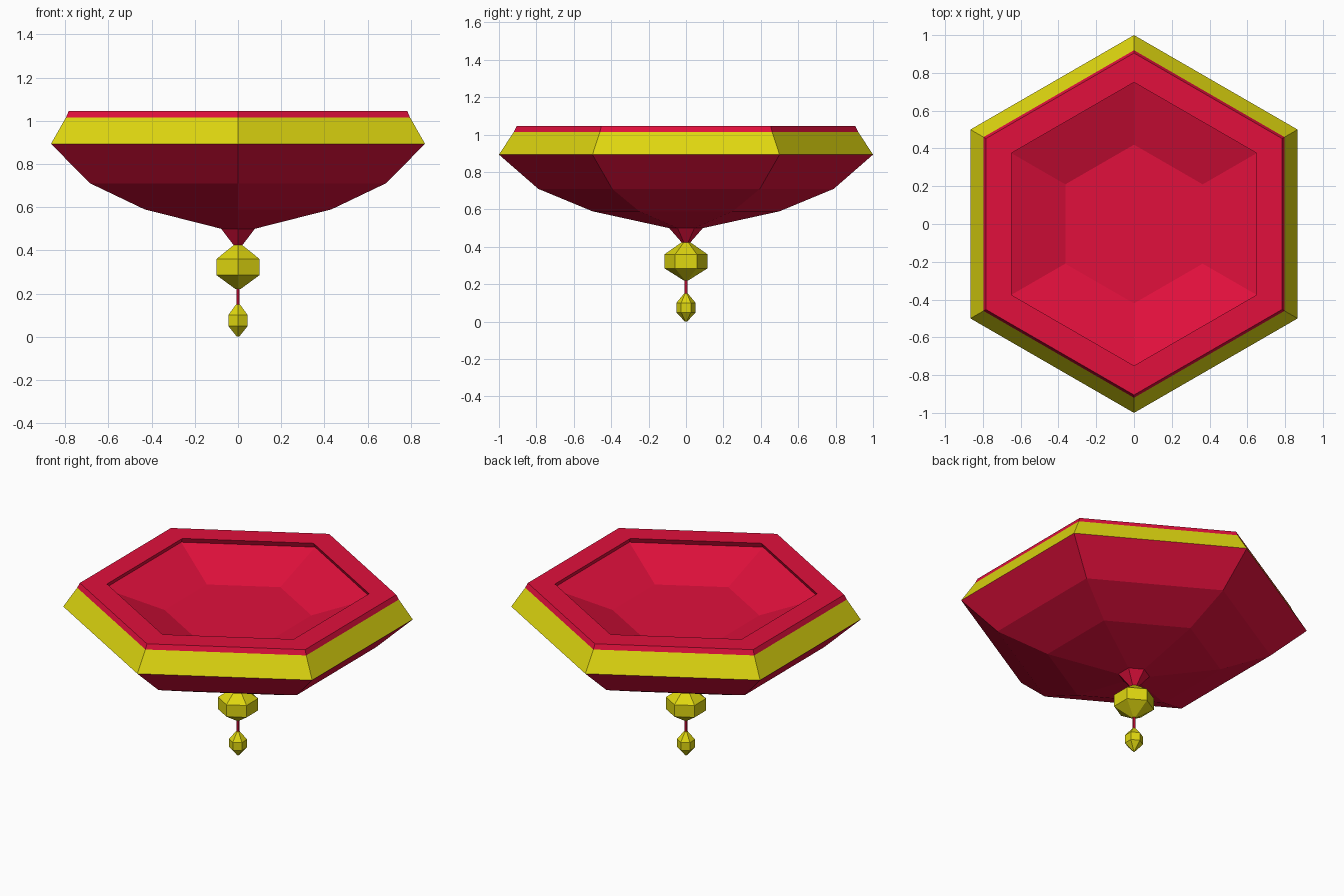
import bpy, bmesh, math

if "Cube" in bpy.data.objects:
    bpy.data.objects.remove(bpy.data.objects["Cube"])

SIDES = 6


def material(name, color):
    m = bpy.data.materials.new(name)
    m.diffuse_color = color
    m.use_nodes = True
    m.node_tree.nodes["Principled BSDF"].inputs["Base Color"].default_value = m.diffuse_color
    return m


RED = material("red", (0.75, 0.005, 0.045, 1))
GOLD = material("gold", (0.74, 0.68, 0.005, 1))


def hex_lathe(name, profile, mats, accent=()):
    """Sweep (radius, z) points round a hexagon and cap both ends.
    Profile segments listed in accent take the second material."""
    bm = bmesh.new()
    rings = []
    for r, z in profile:
        rings.append([bm.verts.new((r * math.sin(math.tau * i / SIDES),
                                    r * math.cos(math.tau * i / SIDES), z))
                      for i in range(SIDES)])
    for s, (a, b) in enumerate(zip(rings, rings[1:])):
        for i in range(SIDES):
            j = (i + 1) % SIDES
            f = bm.faces.new((a[i], a[j], b[j], b[i]))
            f.material_index = 1 if s in accent else 0
    bm.faces.new(rings[0])
    bm.faces.new(rings[-1])
    bmesh.ops.recalc_face_normals(bm, faces=bm.faces)
    mesh = bpy.data.meshes.new(name)
    bm.to_mesh(mesh)
    bm.free()
    for m in mats:
        mesh.materials.append(m)
    obj = bpy.data.objects.new(name, mesh)
    bpy.context.collection.objects.link(obj)
    return obj


# Dish: outside from the stem up, gold band, red lip, undercut, recessed bowl
hex_lathe("dish", [
    (0.02, 0.42), (0.09, 0.50), (0.50, 0.59), (0.79, 0.71), (1.00, 0.893),
    (0.92, 1.015), (0.905, 1.045), (0.75, 1.045), (0.765, 1.015),
    (0.42, 0.895)], [RED, GOLD], accent=(4,))

# Large bead under the dish
hex_lathe("upper_bead", [
    (0.012, 0.22), (0.115, 0.285), (0.115, 0.36), (0.022, 0.425)], [GOLD])

# Thin rod between the beads
hex_lathe("rod", [(0.009, 0.14), (0.009, 0.23)], [RED])

# Small bead at the tip
hex_lathe("lower_bead", [
    (0.006, 0.0), (0.052, 0.05), (0.052, 0.10), (0.01, 0.15)], [GOLD])
